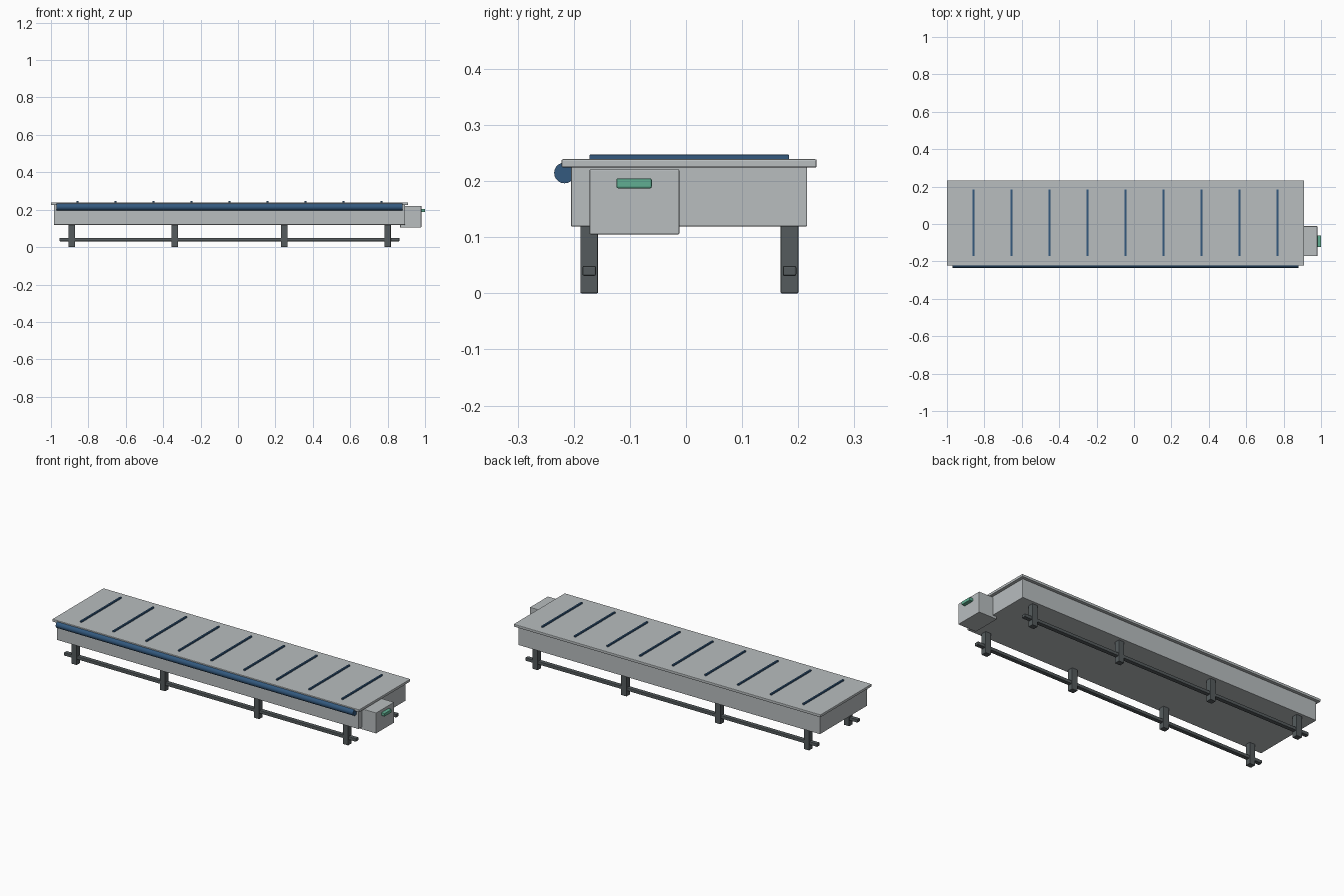
import bpy, bmesh, math
from mathutils import Matrix

if "Cube" in bpy.data.objects:
    bpy.data.objects.remove(bpy.data.objects["Cube"])


def material(name, rgb):
    m = bpy.data.materials.new(name)
    m.diffuse_color = (*rgb, 1)
    m.use_nodes = True
    m.node_tree.nodes["Principled BSDF"].inputs["Base Color"].default_value = m.diffuse_color
    return m


GREY = material("light_grey_metal", (0.48, 0.51, 0.52))
DARK = material("dark_grey_steel", (0.09, 0.105, 0.11))
BLUE = material("navy_blue", (0.033, 0.10, 0.21))
GREEN = material("mint_green", (0.12, 0.43, 0.29))


def finish(bm, name, mat):
    me = bpy.data.meshes.new(name)
    bm.to_mesh(me)
    bm.free()
    me.materials.append(mat)
    ob = bpy.data.objects.new(name, me)
    bpy.context.collection.objects.link(ob)
    return ob


def box(name, x, y, z, mat, bevel=0.002):
    """Box from (min, max) ranges with lightly softened edges."""
    bm = bmesh.new()
    bmesh.ops.create_cube(bm, size=1)
    for v in bm.verts:
        v.co = [(r[0] + r[1]) / 2 + c * (r[1] - r[0]) for r, c in zip((x, y, z), v.co)]
    ob = finish(bm, name, mat)
    if bevel:
        b = ob.modifiers.new("soft_edges", "BEVEL")
        b.width = bevel
        b.segments = 2
    return ob


# Main body and deck
box("body", (-0.985, 0.893), (-0.205, 0.216), (0.119, 0.226), GREY)
box("top_deck", (-1.0, 0.91), (-0.222, 0.233), (0.224, 0.239), GREY, 0.003)

# Control box with indicator on the right end
box("control_box", (0.867, 0.98), (-0.172, -0.012), (0.105, 0.221), GREY)
box("indicator", (0.975, 1.0), (-0.124, -0.061), (0.187, 0.205), GREEN, 0.003)

# Cross slats on the deck
for i in range(9):
    cx = -0.858 + i * 0.2032
    box(f"slat_{i + 1}", (cx - 0.005, cx + 0.005), (-0.172, 0.184), (0.236, 0.247), BLUE, 0.0015)

# Round bumper along the front edge
bm = bmesh.new()
bmesh.ops.create_cone(bm, cap_ends=True, segments=20, radius1=0.0185, radius2=0.0185, depth=1.85,
                      matrix=Matrix.Translation((-0.045, -0.2165, 0.2145)) @ Matrix.Rotation(math.pi / 2, 4, "Y"))
for f in bm.faces:
    f.smooth = len(f.verts) == 4
finish(bm, "front_bumper", BLUE)

# Legs and long rails, front and back
for side, cy in (("front", -0.1725), ("back", 0.1845)):
    for i, cx in enumerate((-0.889, -0.338, 0.247, 0.80)):
        box(f"{side}_leg_{i + 1}", (cx - 0.017, cx + 0.017), (cy - 0.0158, cy + 0.0158), (0, 0.122), DARK)
    box(f"{side}_rail", (-0.954, 0.863), (cy - 0.012, cy + 0.012), (0.031, 0.049), DARK, 0.003)
